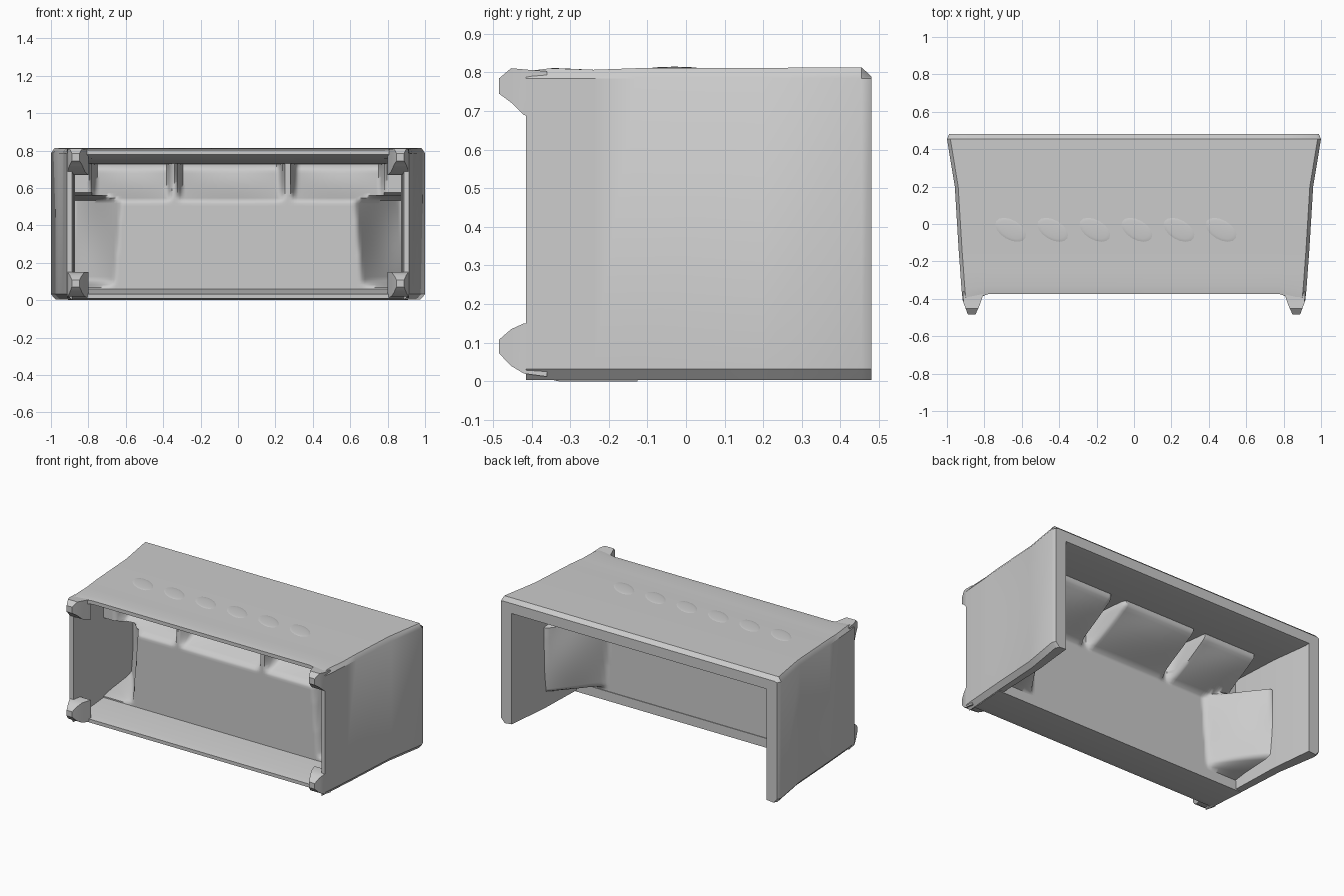
import bpy, bmesh, math

if "Cube" in bpy.data.objects:
    bpy.data.objects.remove(bpy.data.objects["Cube"])

fabric = bpy.data.materials.new("grey_fabric")
fabric.diffuse_color = (0.6, 0.6, 0.6, 1)
fabric.use_nodes = True
fabric.node_tree.nodes["Principled BSDF"].inputs["Base Color"].default_value = fabric.diffuse_color


def finish(name, bm, angle=35):
    bmesh.ops.recalc_face_normals(bm, faces=bm.faces)
    me = bpy.data.meshes.new(name)
    bm.to_mesh(me)
    bm.free()
    ob = bpy.data.objects.new(name, me)
    bpy.context.collection.objects.link(ob)
    me.materials.append(fabric)
    bpy.ops.object.select_all(action='DESELECT')
    ob.select_set(True)
    bpy.context.view_layer.objects.active = ob
    bpy.ops.object.shade_smooth_by_angle(angle=math.radians(angle))
    return ob


def loft(rings):
    """Skin closed rings of 3D points, leaving both ends open."""
    bm = bmesh.new()
    vs = [[bm.verts.new(p) for p in r] for r in rings]
    n = len(vs[0])
    for a, b in zip(vs, vs[1:]):
        for i in range(n):
            j = (i + 1) % n
            bm.faces.new((a[i], a[j], b[j], b[i]))
    return bm, vs


# Arms and backrest: one U-shaped wall lofted along y, flaring outwards
def u_ring(y, w, t, inner, top, side_shift=0.0):
    half_out = [(w - t, 0.008), (w - 0.025, 0.003), (w, 0.032), (w, 0.785),
                (w - 0.018, top), (0.78, top)]
    half_in = [(0.78, inner), (w - t, inner)]
    prof = half_out + [(-x, z) for x, z in reversed(half_out)]
    prof += [(-x, z) for x, z in reversed(half_in)] + half_in
    return [(x, y - (0 if abs(x) < 0.79 else side_shift), z) for x, z in prof]


stations = [(-0.375, 0.915, 0.028, 0.78, 0.803, 0.04), (-0.33, 0.922, 0.045, 0.758, 0.811, 0.02),
            (-0.24, 0.930, 0.058, 0.745, 0.807, 0), (-0.13, 0.938, 0.066, 0.73, 0.811, 0),
            (0.20, 0.958, 0.075, 0.725, 0.812, 0), (0.455, 1.0, 0.09, 0.72, 0.813, 0),
            (0.48, 0.988, 0.075, 0.725, 0.79, 0)]
bm, vs = loft([u_ring(*s) for s in stations])
for ring in (vs[0], vs[-1]):
    # end strips joining the outer and inner outlines of each wall
    o, i = ring[:12], ring[12:]
    for f in ((o[0], o[1], o[2], o[3], o[4], o[5], i[2], i[3]),
              (o[5], o[6], i[1], i[2]),
              (o[6], o[7], o[8], o[9], o[10], o[11], i[0], i[1])):
        bm.faces.new(f)
finish("arms_and_back", bm)

# Front skirt under the seat edge
skirt = [(-0.375, 0.89, 0.010, 0.032), (-0.33, 0.895, 0.0, 0.042), (-0.125, 0.91, 0.0, 0.06)]
bm, vs = loft([[(-w, y, a), (w, y, a), (w, y, b), (-w, y, b)] for y, w, a, b in skirt])
bm.faces.new(vs[0])
bm.faces.new(vs[-1])
finish("front_skirt", bm)


# Seat sheet with leaning cushions raised out of it
def smooth(t):
    t = max(0.0, min(1.0, t))
    return t * t * (3 - 2 * t)


def cushion(u, v, lo, hi, rise):
    if u <= 0 or v <= lo or v >= hi:
        return 0.0
    edge = smooth(min(v - lo, hi - v) / 0.035)
    mid = math.sin(math.pi * (v - lo) / (hi - lo))
    u = min(u, 1.0)
    return edge * (rise * u + 0.04 * math.sin(math.pi * u) * mid)


def seat_height(x, z):
    h = [0.0]
    for lo, hi in ((-0.79, -0.35), (-0.33, 0.25), (0.28, 0.79)):
        h.append(cushion((z - 0.53) / 0.17, x, lo, hi, 0.31))
    h.append(cushion((abs(x) - 0.66 + 0.08 * (z - 0.1)) / 0.24, z, 0.07, 0.57, 0.32))
    return max(h)


NX, NZ = 120, 50
bm = bmesh.new()
grid = []
for i in range(NX + 1):
    x = -0.885 + 1.77 * i / NX
    grid.append([bm.verts.new((x, -0.13 + seat_height(x, z), z))
                 for z in (0.01 + 0.725 * k / NZ for k in range(NZ + 1))])
for a, b in zip(grid, grid[1:]):
    for k in range(NZ):
        bm.faces.new((a[k], b[k], b[k + 1], a[k + 1]))
finish("seat_and_cushions", bm, 60)

# Four tapered feet: y, inner x, outer x, then the z range of each row
foot = [(-0.36, 0.80, 0.915, 0.012, 0.15, 0.67, 0.803),
        (-0.42, 0.82, 0.912, 0.02, 0.15, 0.69, 0.808),
        (-0.453, 0.833, 0.90, 0.04, 0.135, 0.722, 0.811),
        (-0.484, 0.848, 0.888, 0.072, 0.108, 0.745, 0.785)]
for side, sx in (("right", 1), ("left", -1)):
    for row, k in (("front", 3), ("rear", 5)):
        rings = [[(sx * s[a], s[0], s[b]) for a, b in ((1, k), (2, k), (2, k + 1), (1, k + 1))]
                 for s in foot]
        bm, vs = loft(rings)
        bm.faces.new(vs[0])
        bm.faces.new(vs[-1])
        finish(f"{row}_{side}_foot", bm)

# Row of soft tufts on the outer back
for k in range(6):
    bm = bmesh.new()
    bmesh.ops.create_uvsphere(bm, u_segments=16, v_segments=8, radius=1)
    for v in bm.verts:
        x, y, z = v.co
        v.co = (-0.66 + 0.225 * k + 0.08 * x - 0.04 * y, -0.03 + 0.07 * y, 0.809 + 0.006 * z)
    finish(f"back_tuft_{k + 1}", bm, 60)
